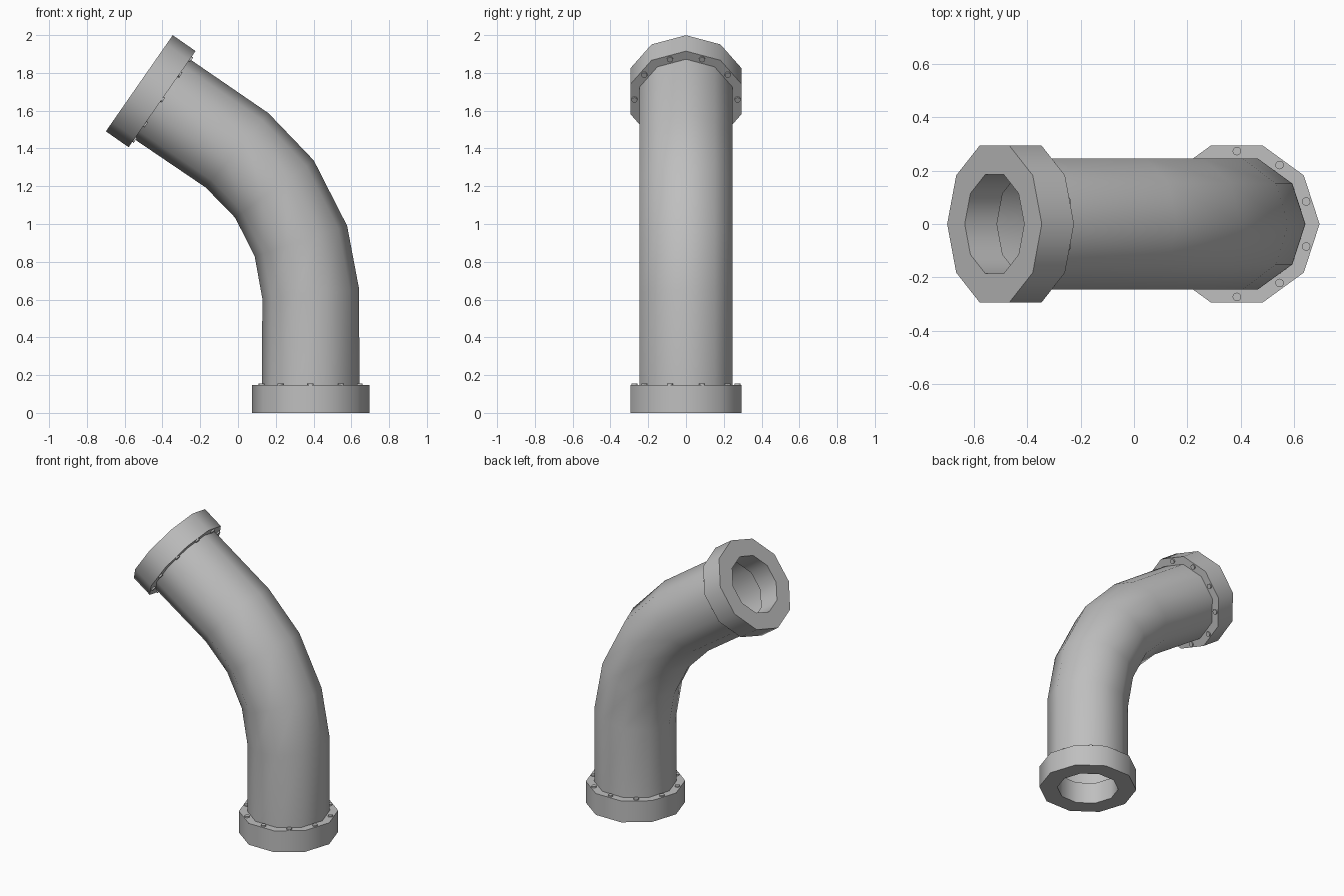
import bpy
import bmesh
import math
from mathutils import Matrix, Vector

SIDES = 10
PIPE_R, FLANGE_R, BORE_R = 0.2575, 0.31, 0.195
THICK = 0.147
END_TILT = math.radians(55.15)

cube = bpy.data.objects.get("Cube")
if cube:
    bpy.data.objects.remove(cube, do_unlink=True)

# Single painted-metal colour
grey = bpy.data.materials.new("grey_metal")
grey.use_nodes = True
colour = (0.52, 0.52, 0.52, 1)
grey.diffuse_color = colour
grey.node_tree.nodes["Principled BSDF"].inputs["Base Color"].default_value = colour


def frame(x, z, tilt):
    """Ring frame at (x, 0, z), with its axis leaning towards -x by tilt."""
    return Matrix.Translation((x, 0, z)) @ Matrix.Rotation(-tilt, 4, "Y")


def ring(bm, matrix, radius, height=0):
    step = math.tau / SIDES
    return [bm.verts.new(matrix @ Vector((radius * math.cos(i * step),
                                          radius * math.sin(i * step), height)))
            for i in range(SIDES)]


def bridge(bm, a, b):
    for i in range(SIDES):
        j = (i + 1) % SIDES
        bm.faces.new((a[i], a[j], b[j], b[i]))


def finish(name, bm, angle):
    mesh = bpy.data.meshes.new(name)
    bm.to_mesh(mesh)
    bm.free()
    mesh.materials.append(grey)
    obj = bpy.data.objects.new(name, mesh)
    bpy.context.collection.objects.link(obj)
    bpy.ops.object.select_all(action="DESELECT")
    obj.select_set(True)
    bpy.context.view_layer.objects.active = obj
    bpy.ops.object.shade_smooth_by_angle(angle=math.radians(angle))
    return obj


def make_flange(name, matrix):
    """Thick ring with a bore; local z = 0 is the open end of the pipe."""
    bm = bmesh.new()
    profile = [(FLANGE_R, 0), (FLANGE_R, THICK), (BORE_R, THICK), (BORE_R, 0)]
    rings = [ring(bm, matrix, r, h) for r, h in profile]
    for k in range(4):
        bridge(bm, rings[k], rings[(k + 1) % 4])
    bmesh.ops.recalc_face_normals(bm, faces=bm.faces)
    finish(name, bm, 40)


def make_bolts(name, matrix):
    """Bolt heads centred on each side of the flange lip."""
    bm = bmesh.new()
    for i in range(SIDES):
        spin = Matrix.Rotation((i + 0.5) * math.tau / SIDES, 4, "Z")
        place = matrix @ spin @ Matrix.Translation((0.273, 0, THICK))
        bmesh.ops.create_cone(bm, cap_ends=True, segments=12, radius1=0.016,
                              radius2=0.016, depth=0.018, matrix=place)
    finish(name, bm, 40)


# Bent pipe wall, swept through tilted rings
path = [(0.385, 0.145, 0), (0.385, 0.63, 5.5), (0.333, 0.91, 18.2),
        (0.193, 1.185, 36), (-0.005, 1.39, 49.8), (-0.402, 1.661, 55.15)]
pipe = bmesh.new()
rings = [ring(pipe, frame(x, z, math.radians(t)), PIPE_R) for x, z, t in path]
for lower, upper in zip(rings, rings[1:]):
    bridge(pipe, lower, upper)
finish("bent_pipe", pipe, 60)

# Flanges and bolts at both ends, the upper one turned to face down the pipe
base_end = frame(0.385, 0, 0)
top_end = frame(-0.5225, 1.745, END_TILT) @ Matrix.Rotation(math.pi, 4, "X")
for label, end in (("lower", base_end), ("upper", top_end)):
    make_flange(label + "_flange", end)
    make_bolts(label + "_flange_bolts", end)
